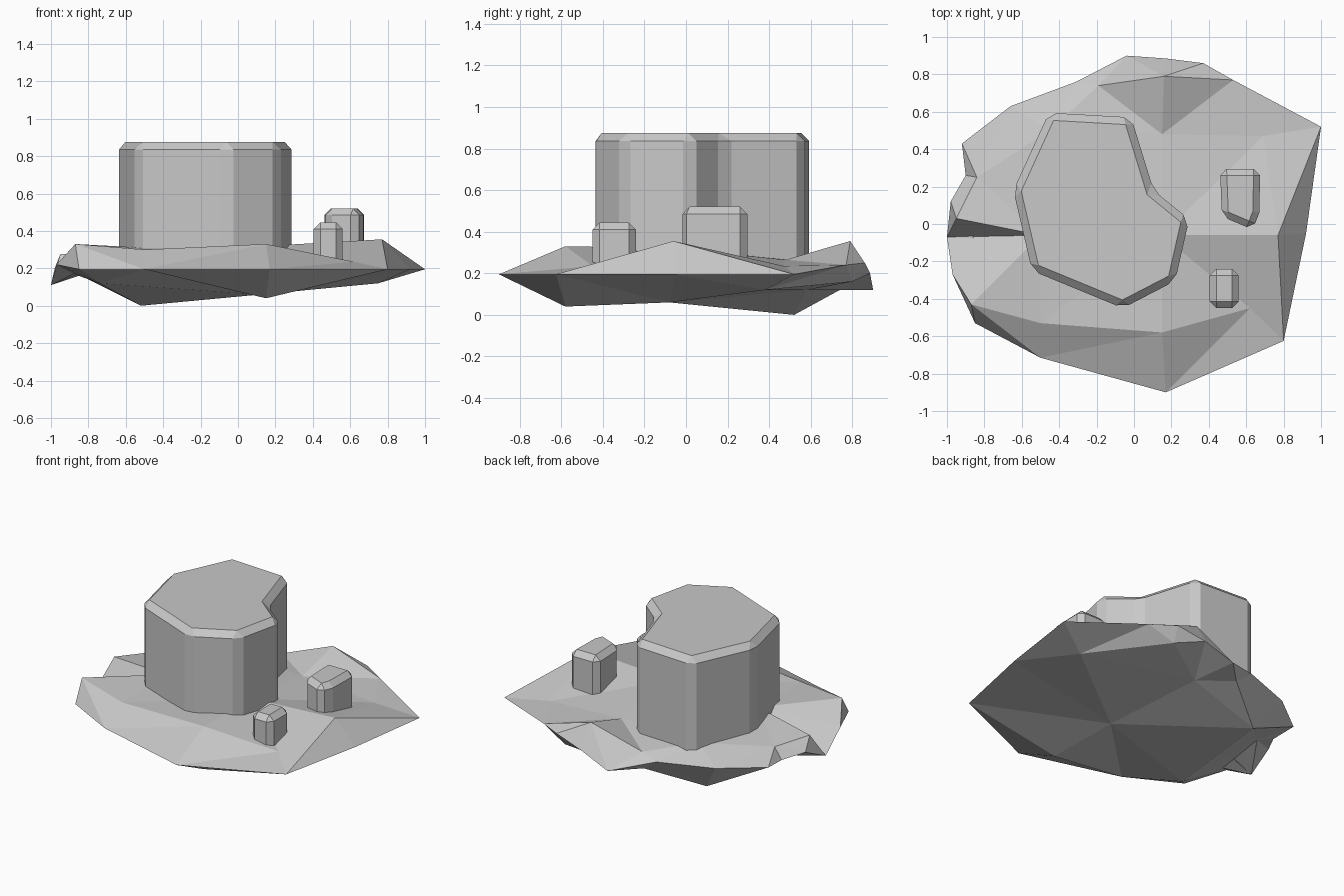
import bpy
import bmesh
from mathutils import Vector
from mathutils.geometry import delaunay_2d_cdt

cube = bpy.data.objects.get("Cube")
if cube:
    bpy.data.objects.remove(cube, do_unlink=True)

stone = bpy.data.materials.new("stone_grey")
stone.use_nodes = True
stone_colour = (0.58, 0.58, 0.58, 1)
stone.diffuse_color = stone_colour
stone.node_tree.nodes["Principled BSDF"].inputs["Base Color"].default_value = stone_colour


def finish(name, bm):
    """Turn a bmesh into a flat shaded stone object."""
    bmesh.ops.recalc_face_normals(bm, faces=bm.faces[:])
    mesh = bpy.data.meshes.new(name)
    bm.to_mesh(mesh)
    bm.free()
    mesh.materials.append(stone)
    obj = bpy.data.objects.new(name, mesh)
    bpy.context.scene.collection.objects.link(obj)
    return obj


def skin(bm, rim, inner, ridges):
    """Triangulate one side of the slab; ridges join named points."""
    points = rim + list(inner.values())
    names = list(inner)
    count = len(rim)

    def index(end):
        return end if isinstance(end, int) else count + names.index(end)

    edges = [(i, (i + 1) % count) for i in range(count)]
    for path in ridges:
        edges += [(index(a), index(b)) for a, b in zip(path, path[1:])]
    flat = [Vector(p[:2]) for p in points]
    coords, _, faces, origins, _, _ = delaunay_2d_cdt(flat, edges, [], 1, 1e-5)
    verts = [bm.verts.new((co.x, co.y, points[source[0]][2]))
             for co, source in zip(coords, origins)]
    for face in faces:
        bm.faces.new([verts[i] for i in face])


# Rock slab: a ragged rim with a faceted skin above and below
rim = [(.17, -.9, .195), (.8, -.625, .195), (.92, -.05, .195), (1, .52, .195),
       (.53, .77, .24), (.37, .86, .25), (.17, .885, .2), (-.04, .9, .12),
       (-.31, .76, .2), (-.66, .63, .2), (-.92, .43, .2), (-.9, .26, .18),
       (-.98, .12, .2), (-1, -.07, .11), (-.97, -.27, .22), (-.85, -.53, .195),
       (-.5, -.715, .195)]
upper = {
    "front": (.15, -.58, .33), "front_left": (.62, -.45, .235),
    "left": (.77, -.06, .355), "back_left": (.69, .47, .235),
    "back": (.15, .48, .265), "back_peak": (.16, .79, .355),
    "back_dip": (-.19, .74, .23), "back_right": (-.45, .5, .27),
    "notch": (-.84, .25, .25), "right": (-.95, .03, .275),
    "front_right": (-.87, -.43, .33), "front_mid": (-.5, -.53, .3),
    "mid_right": (-.5, -.06, .31), "mid": (.15, -.06, .32),
}
upper_ridges = [
    ("front_right", "front_mid", "front", "front_left", "left", "back_left", 4),
    ("right", "mid_right", "mid", "left", 3), ("front_left", 1, "left", 2),
    ("back", "back_left", 3), ("back_dip", "back_peak", 4), ("back", 4),
    ("front_right", 16), ("front_mid", 16), ("front", 0), ("notch", 10),
    ("front", "mid", "back"),
]
lower = {
    "front": (.15, -.58, .04), "left": (.75, .38, .12),
    "mid": (.12, -.08, .06), "tip": (-.52, .52, 0),
    "back": (0, .58, .12), "back_edge": (-.2, .74, .12),
    "back_left": (.35, .8, .16), "right": (-.82, .2, .17),
    "right_edge": (-.88, -.2, .17), "front_right": (-.74, -.42, .12),
}
lower_ridges = [
    ("front", "mid", "tip", "back", "left"), ("mid", "left"), ("mid", "back"),
    ("tip", "right", "right_edge", "front_right"), ("tip", "front_right"),
]

bm = bmesh.new()
skin(bm, rim, upper, upper_ridges)
skin(bm, rim, lower, lower_ridges)
bmesh.ops.remove_doubles(bm, verts=bm.verts[:], dist=0.0005)
finish("rock_slab", bm)


def pillar(name, outline, base, top, chamfer):
    """Extrude an outline upwards and chamfer its corners."""
    bm = bmesh.new()
    floor = bm.faces.new([bm.verts.new((x, y, base)) for x, y in outline])
    raised = bmesh.ops.extrude_face_region(bm, geom=[floor], use_keep_orig=True)
    verts = [g for g in raised["geom"] if isinstance(g, bmesh.types.BMVert)]
    bmesh.ops.translate(bm, verts=verts, vec=(0, 0, top - base))
    obj = finish(name, bm)
    bevel = obj.modifiers.new("chamfer", "BEVEL")
    bevel.width = chamfer
    bevel.segments = 1
    bevel.limit_method = "ANGLE"
    bevel.angle_limit = 0.35


# Standing stones
pillar("large_pillar", [(-.455, .595), (-.015, .57), (.105, .18), (.295, .025),
                        (.22, -.305), (-.06, -.45), (-.545, -.25), (-.645, .18)],
       .16, .875, .04)
pillar("back_small_pillar", [(.46, .295), (.675, .295), (.67, .06), (.635, -.03),
                             (.47, .04)], .2, .52, .035)
pillar("front_small_pillar", [(.405, -.24), (.56, -.24), (.56, -.45), (.405, -.45)],
       .19, .445, .035)
